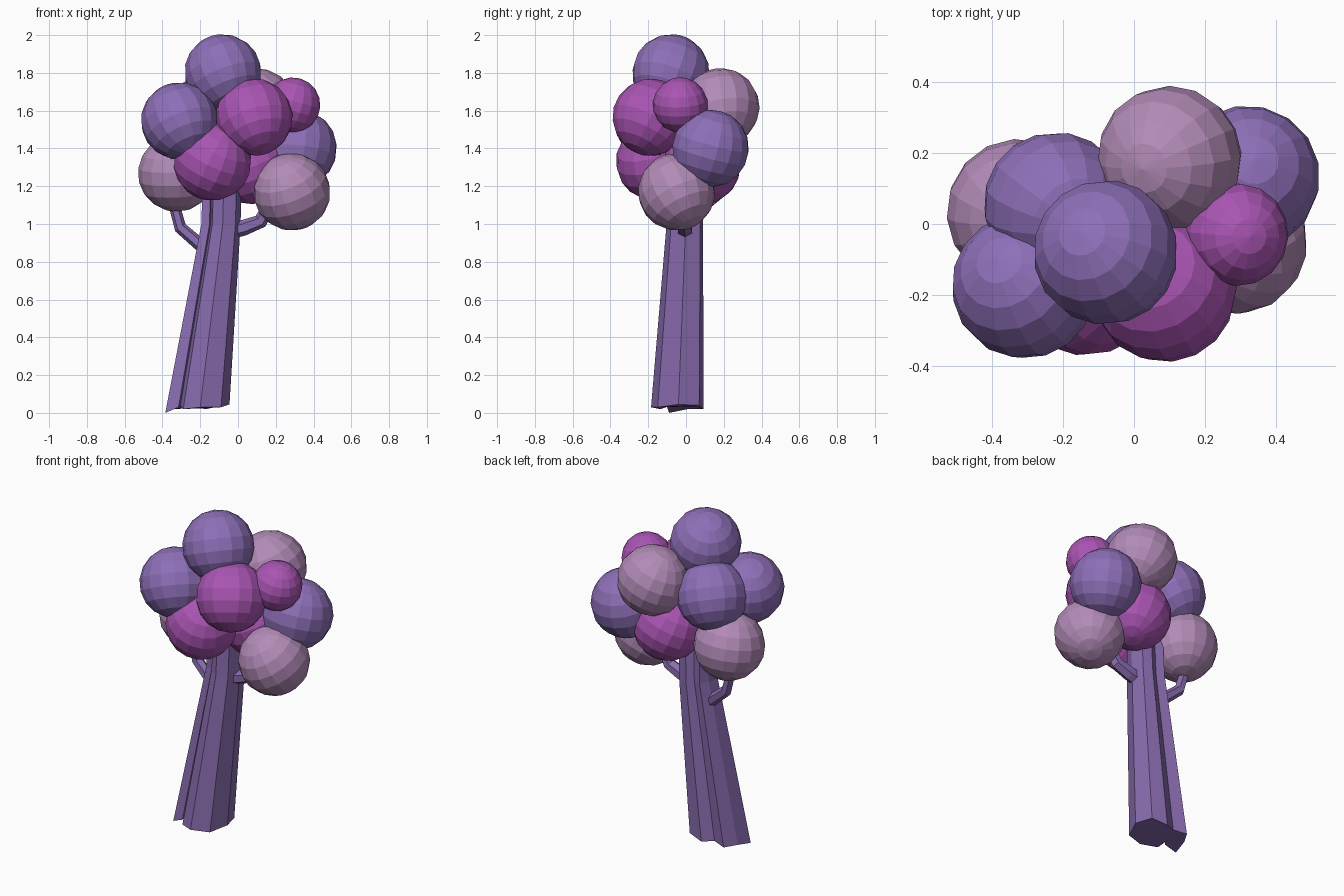
import bpy, bmesh, math, random
from mathutils import Vector, Euler

if "Cube" in bpy.data.objects:
    bpy.data.objects.remove(bpy.data.objects["Cube"])

random.seed(4)

def material(name, rgb):
    m = bpy.data.materials.new(name)
    m.diffuse_color = (*rgb, 1)
    m.use_nodes = True
    m.node_tree.nodes["Principled BSDF"].inputs["Base Color"].default_value = m.diffuse_color
    return m

PURPLE = material("purple_leaf", (0.27, 0.16, 0.48))
MAGENTA = material("magenta_leaf", (0.40, 0.09, 0.45))
PINK = material("pink_leaf", (0.45, 0.26, 0.48))
BARK = material("bark", (0.25, 0.15, 0.43))

def finish(bm, name, mat):
    bmesh.ops.recalc_face_normals(bm, faces=bm.faces)
    me = bpy.data.meshes.new(name)
    bm.to_mesh(me)
    bm.free()
    me.materials.append(mat)
    ob = bpy.data.objects.new(name, me)
    bpy.context.collection.objects.link(ob)
    return ob

def loft(name, rings, mat):
    """Skin a list of equal-length point rings and cap both ends."""
    bm = bmesh.new()
    vs = [[bm.verts.new(p) for p in ring] for ring in rings]
    n = len(vs[0])
    for a, b in zip(vs, vs[1:]):
        for i in range(n):
            j = (i + 1) % n
            bm.faces.new((a[i], a[j], b[j], b[i]))
    bm.faces.new(vs[0])
    bm.faces.new(vs[-1])
    return finish(bm, name, mat)

def branch(name, pts, radii, sides=6):
    pts = [Vector(p) for p in pts]
    rings = []
    for i, p in enumerate(pts):
        t = (pts[min(i + 1, len(pts) - 1)] - pts[max(i - 1, 0)]).normalized()
        u = t.cross(Vector((0, 1, 0))).normalized()
        v = t.cross(u)
        rings.append([p + radii[i] * (math.cos(a) * u + math.sin(a) * v)
                      for a in (2 * math.pi * k / sides for k in range(sides))])
    return loft(name, rings, BARK)

# Trunk: fluted, leaning outline that narrows and straightens near the crown
foot = [(-.385, -.09, 0), (-.315, -.10, .03), (-.305, -.075, .04), (-.29, -.135, .02),
        (-.20, -.185, .03), (-.09, -.15, .03), (-.045, -.04, .045), (-.075, .07, .04),
        (-.17, .092, .02), (-.24, .06, .03), (-.32, .085, .02), (-.365, .01, .02)]
cx, cy = -.215, -.045

def trunk_ring(x, y, z, sx, sy):
    return [(x + (px - cx) * sx, y + (py - cy) * sy, z) for px, py, _ in foot]

loft("trunk", [foot,
               trunk_ring(-.09, -.005, 1.0, .61, .70),
               trunk_ring(-.085, -.005, 1.2, .61, .66),
               trunk_ring(-.08, -.01, 1.5, .5, .55)], BARK)

# Side branches reaching into the lower leaf balls
branch("left_branch", [(-.13, .0, .84), (-.20, .02, .89), (-.305, .035, .98),
                       (-.335, .04, 1.09), (-.33, .04, 1.25)],
       [.04, .035, .033, .03, .028])
branch("right_branch", [(-.06, -.005, .96), (.03, -.005, .98), (.12, -.01, 1.015),
                        (.165, -.02, 1.10), (.25, -.04, 1.18)],
       [.045, .042, .038, .035, .03])

# Leaf balls: x, y, z, radius, colour
balls = [
    (-.08, -.08, 1.80, .205, PURPLE),
    (-.31, -.175, 1.545, .205, PURPLE),
    (-.22, .055, 1.56, .205, PURPLE),
    (.32, .13, 1.40, .205, PURPLE),
    (.085, -.185, 1.565, .205, MAGENTA),
    (-.135, -.165, 1.33, .207, MAGENTA),
    (.06, .085, 1.31, .205, MAGENTA),
    (.29, -.03, 1.63, .146, MAGENTA),
    (.285, -.05, 1.17, .205, PINK),
    (-.325, .035, 1.27, .205, PINK),
    (.10, .185, 1.62, .205, PINK),
]
for i, (x, y, z, r, mat) in enumerate(balls):
    bm = bmesh.new()
    bmesh.ops.create_uvsphere(bm, u_segments=16, v_segments=9, radius=r)
    ob = finish(bm, f"leaf_ball_{i + 1}", mat)
    ob.location = (x, y, z)
    ob.rotation_euler = Euler([random.uniform(-.5, .5) for _ in range(3)])
